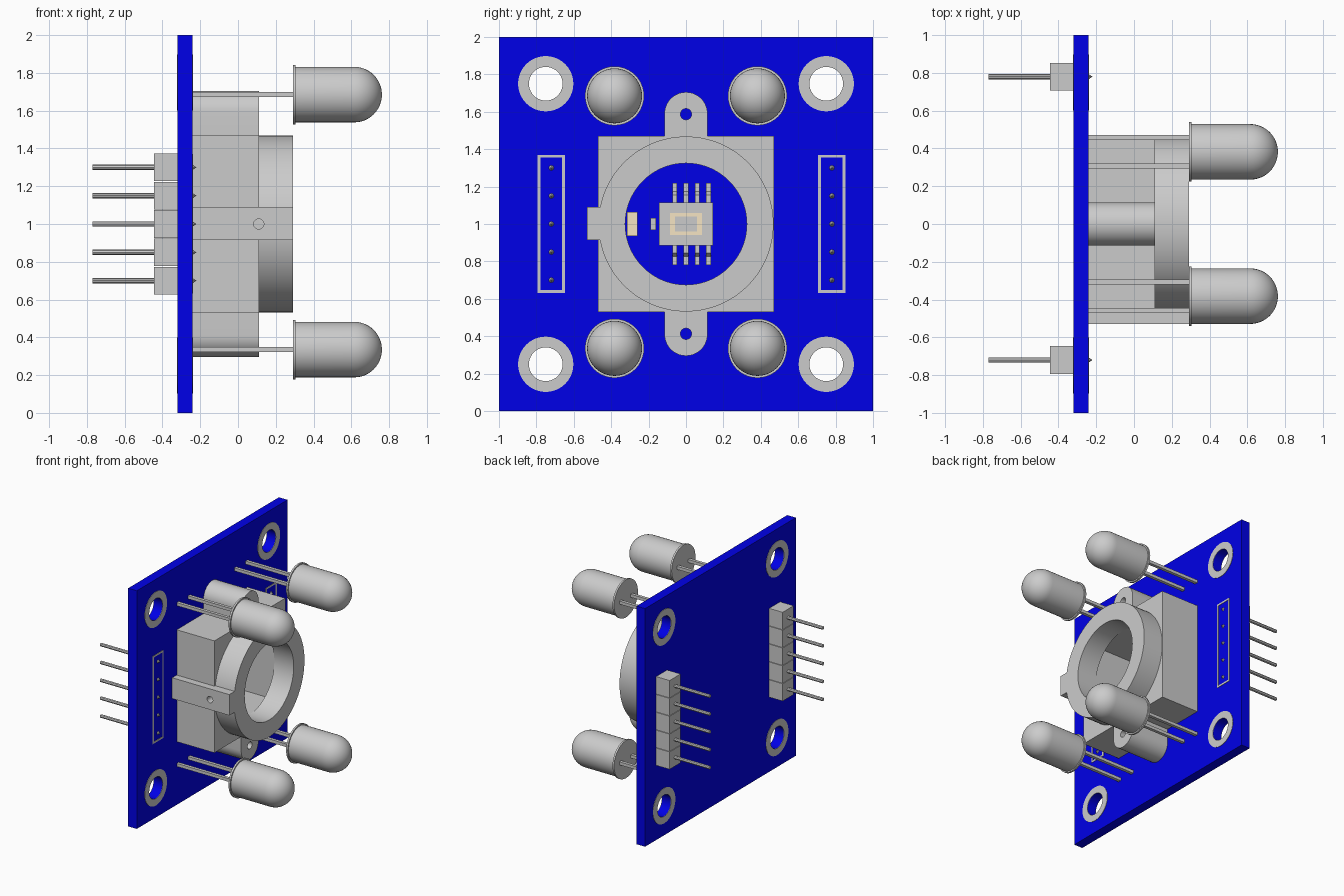
import bpy, bmesh
from math import sin, cos, pi
from mathutils import Vector

if "Cube" in bpy.data.objects:
    bpy.data.objects.remove(bpy.data.objects["Cube"])


def material(name, rgb):
    m = bpy.data.materials.new(name)
    m.diffuse_color = (*rgb, 1)
    m.use_nodes = True
    m.node_tree.nodes["Principled BSDF"].inputs["Base Color"].default_value = m.diffuse_color
    return m


BLUE = material("board_blue", (0.0, 0.0, 0.8))
TAN = material("part_tan", (0.92, 0.78, 0.55))
LIGHT = material("print_light", (0.75, 0.75, 0.75))


def finish(name, bm, mat=None):
    bmesh.ops.recalc_face_normals(bm, faces=bm.faces)
    me = bpy.data.meshes.new(name)
    bm.to_mesh(me)
    bm.free()
    ob = bpy.data.objects.new(name, me)
    bpy.context.collection.objects.link(ob)
    if mat:
        me.materials.append(mat)
    bpy.ops.object.select_all(action='DESELECT')
    ob.select_set(True)
    bpy.context.view_layer.objects.active = ob
    bpy.ops.object.shade_smooth_by_angle()
    return ob


def rect(a0, a1, b0, b1):
    return [(a0, b0), (a1, b0), (a1, b1), (a0, b1)]


def circle(a, b, r, n=40):
    return [(a + r * cos(2 * pi * i / n), b + r * sin(2 * pi * i / n)) for i in range(n)]


def plate(name, loops, d0, d1, mat=None, axis='x'):
    """Extrude an outline with holes along x (loops in y,z) or y (loops in x,z)."""
    def place(a, b):
        return (d0, a, b) if axis == 'x' else (a, d0, b)
    bm = bmesh.new()
    for loop in loops:
        vs = [bm.verts.new(place(*p)) for p in loop]
        for i, v in enumerate(vs):
            bm.edges.new((v, vs[i - 1]))
    bmesh.ops.triangle_fill(bm, edges=bm.edges[:], use_beauty=True)
    ext = bmesh.ops.extrude_face_region(bm, geom=bm.faces[:])
    move = Vector((d1 - d0, 0, 0) if axis == 'x' else (0, d1 - d0, 0))
    bmesh.ops.translate(bm, vec=move, verts=[g for g in ext["geom"] if isinstance(g, bmesh.types.BMVert)])
    return finish(name, bm, mat)


def lathe(name, profile, y, z, n):
    """Turn an (x, radius) profile around an x-parallel axis."""
    bm = bmesh.new()
    vs = [bm.verts.new((x, y, z + r)) for x, r in profile]
    es = [bm.edges.new(p) for p in zip(vs, vs[1:])]
    bmesh.ops.spin(bm, geom=vs + es, cent=(0, y, z), axis=(1, 0, 0), angle=2 * pi, steps=n)
    bmesh.ops.remove_doubles(bm, verts=bm.verts, dist=1e-4)
    return finish(name, bm)


BACK, FACE = -0.32, -0.24   # board surfaces
corners = [(y, z) for y in (-0.75, 0.75) for z in (0.25, 1.75)]

# Circuit board with mounting holes and plated rings on both sides
plate("circuit_board", [rect(-1, 1, 0, 2)] + [circle(y, z, 0.09) for y, z in corners], BACK, FACE, BLUE)
for y, z in corners:
    for x0, x1 in ((FACE, FACE + 0.003), (BACK - 0.003, BACK)):
        plate("mounting_ring", [circle(y, z, 0.148), circle(y, z, 0.09)], x0, x1, LIGHT)

# Lens holder: square frame, round collar, two screw ears and a side tab
plate("holder_frame", [rect(-0.47, 0.47, 0.53, 1.47), rect(-0.325, 0.325, 0.675, 1.325)], FACE, 0.11)
plate("holder_collar", [circle(0, 1, 0.468, 72), circle(0, 1, 0.325, 72)], 0.11, 0.29)
for s in (-1, 1):
    arc = [(0.115 * cos(pi * i / 20), 1 + s * (0.59 + 0.115 * sin(pi * i / 20))) for i in range(21)]
    outline = arc + [(-0.115, 1 + s * 0.47), (0.115, 1 + s * 0.47)]
    plate("holder_ear", [outline, circle(0, 1 + s * 0.587, 0.03, 24)], FACE, 0.11)
plate("holder_tab", [rect(FACE, 0.29, 0.915, 1.09), circle(0.11, 1, 0.027, 24)], -0.53, -0.445, axis='y')

# Four round-nosed lamps, each on two leads
dome = [(0.615 + 0.147 * sin(pi / 2 * i / 12), 0.147 * cos(pi / 2 * i / 12)) for i in range(12)]
lamp = [(0.29, 0), (0.29, 0.158), (0.305, 0.158), (0.305, 0.147)] + dome + [(0.762, 0)]
for y in (-0.382, 0.382):
    for z in (0.335, 1.685):
        lathe("lamp", lamp, y, z, 40)
        for dy in (-0.075, 0.075):
            plate("lamp_lead", [rect(y + dy - 0.013, y + dy + 0.013, z - 0.013, z + 0.013)], FACE, 0.295)

# Pin headers on the back, with printed outlines on the face
for y in (-0.72, 0.78):
    plate("header_outline", [rect(y - 0.073, y + 0.073, 0.632, 1.37),
                             rect(y - 0.058, y + 0.058, 0.647, 1.355)], FACE, FACE + 0.003, LIGHT)
    for i in range(5):
        z = 0.7 + 0.15 * i
        plate("header_block", [rect(y - 0.073, y + 0.073, z - 0.073, z + 0.073)], -0.445, BACK)
        lathe("header_pin", [(-0.77, 0), (-0.77, 0.014), (-0.24, 0.014), (-0.22, 0)], y, z, 8)

# Sensor chip with bent legs and a framed window
plate("sensor_chip", [rect(-0.145, 0.145, 0.885, 1.115)], -0.23, -0.15, LIGHT)
plate("sensor_frame", [rect(-0.085, 0.085, 0.94, 1.06), rect(-0.06, 0.06, 0.96, 1.04)], -0.15, -0.147, TAN)
leg = [(-0.185, 0.11), (-0.185, 0.155), (-0.225, 0.175), (-0.225, 0.218),
       (-0.24, 0.218), (-0.24, 0.165), (-0.2, 0.145), (-0.2, 0.11)]
for y in (-0.06, 0, 0.06, 0.12):
    for s in (-1, 1):
        plate("chip_leg", [[(x, 1 + s * dz) for x, dz in leg]], y - 0.013, y + 0.013, LIGHT, 'y')

# Small surface components beside the chip
plate("capacitor", [rect(-0.315, -0.26, 0.935, 1.065)], FACE, -0.2, TAN)
plate("resistor", [rect(-0.19, -0.16, 0.968, 1.032)], FACE, -0.225, LIGHT)
